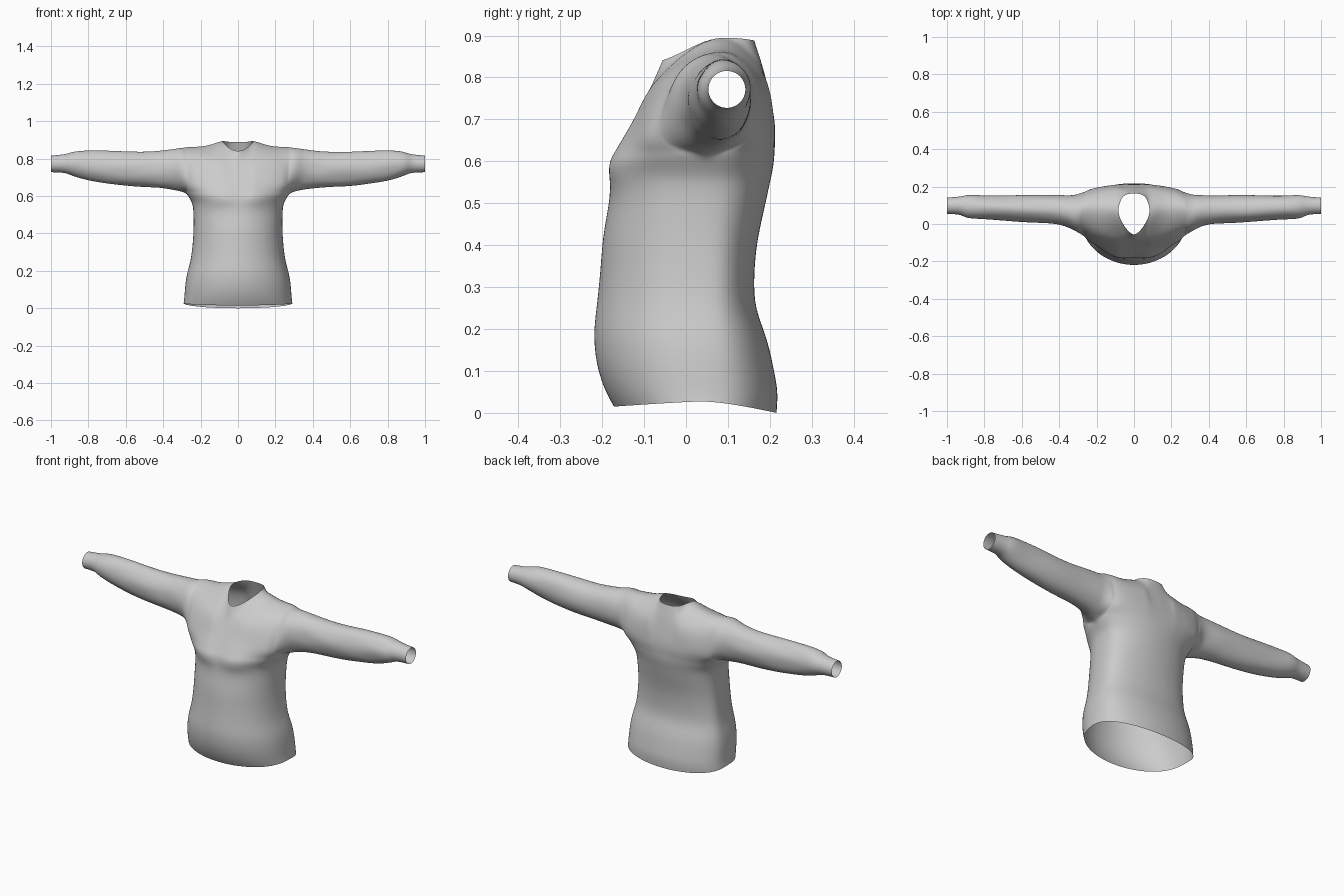
import bpy, bmesh, math
from mathutils import Vector, noise

if "Cube" in bpy.data.objects:
    bpy.data.objects.remove(bpy.data.objects["Cube"])

WOOL = bpy.data.materials.new("grey_knit")
WOOL.diffuse_color = (0.6, 0.6, 0.6, 1)
WOOL.use_nodes = True
WOOL.node_tree.nodes["Principled BSDF"].inputs["Base Color"].default_value = WOOL.diffuse_color


def lerp(table, t):
    """Smooth lookup in rows of (key, values...)."""
    if t <= table[0][0]:
        return table[0][1:]
    for a, b in zip(table, table[1:]):
        if t <= b[0]:
            s = (t - a[0]) / (b[0] - a[0])
            return tuple(p + (q - p) * s for p, q in zip(a[1:], b[1:]))
    return table[-1][1:]


def curve(points, after, steps=4):
    """Catmull-Rom through points; 'after' sets the end tangent."""
    p = [2 * points[0] - points[1]] + points + [after]
    out = []
    for i in range(1, len(points)):
        a, b, c, d = p[i - 1:i + 3]
        for s in range(steps):
            t = s / steps
            out.append(0.5 * (2 * b + (c - a) * t + (2 * a - 5 * b + 4 * c - d) * t * t
                              + (3 * b - a - 3 * c + d) * t ** 3))
    return out + [points[-1]]


# body: height, half width, front y, back y
BODY = [(0.0, 0.292, -0.172, 0.216), (0.05, 0.288, -0.192, 0.22), (0.1, 0.285, -0.21, 0.21),
        (0.15, 0.28, -0.218, 0.2), (0.2, 0.27, -0.22, 0.185), (0.26, 0.252, -0.212, 0.161),
        (0.35, 0.242, -0.203, 0.163), (0.42, 0.238, -0.199, 0.171), (0.5, 0.238, -0.183, 0.19),
        (0.54, 0.241, -0.18, 0.198), (0.57, 0.248, -0.18, 0.205), (0.6, 0.275, -0.176, 0.21)]
# chest arches: x, then (y, z) of front low, front high, back high, back low
CHEST = [(0.0, -0.13, 0.69, -0.088, 0.77, 0.19, 0.80, 0.212, 0.69),
         (0.09, -0.13, 0.69, -0.07, 0.795, 0.183, 0.815, 0.211, 0.69),
         (0.18, -0.115, 0.68, -0.05, 0.805, 0.172, 0.805, 0.2, 0.69),
         (0.24, -0.095, 0.672, -0.03, 0.805, 0.16, 0.81, 0.185, 0.68),
         (0.275, -0.06, 0.665, -0.02, 0.805, 0.15, 0.805, 0.163, 0.67)]
SHOULDER = [(0.09, 0.07, 0.898), (0.13, 0.077, 0.882), (0.18, 0.08, 0.867), (0.275, 0.08, 0.862)]
# sleeve: x, bottom z, top z, front y, back y
SLEEVE = [(0.31, 0.625, 0.857, -0.042, 0.157), (0.35, 0.636, 0.851, -0.015, 0.155),
          (0.42, 0.643, 0.843, 0.0, 0.155), (0.5, 0.648, 0.836, 0.004, 0.156),
          (0.6, 0.655, 0.836, 0.01, 0.155), (0.7, 0.665, 0.843, 0.018, 0.152),
          (0.8, 0.682, 0.844, 0.025, 0.153), (0.87, 0.702, 0.841, 0.027, 0.156),
          (0.905, 0.716, 0.83, 0.035, 0.153), (0.93, 0.725, 0.823, 0.052, 0.146),
          (1.0, 0.727, 0.816, 0.053, 0.142)]
ARM_W, NECK_W, SEG = 0.275, 0.09, 24
neck_phi = math.asin(NECK_W / ARM_W)
half = [neck_phi * i / 4 for i in range(5)] + \
       [neck_phi + (math.pi / 2 - neck_phi) * i / 8 for i in range(1, 9)]
PHI = [-p for p in half[:0:-1]] + half


def body_point(z, phi, back):
    w, yf, yb = lerp(BODY, z)
    s, c = math.sin(phi), max(math.cos(phi), 0)
    x, mid = w * s, 0.045
    y = mid + (yb - mid) * c ** 0.75 if back else mid + (yf - mid) * c ** 0.85
    zz = z
    if not back:  # bust
        y -= 0.017 * math.exp(-((abs(x) - 0.1) / 0.07) ** 2 - ((z - 0.59) / 0.045) ** 2)
    if z == 0:    # curved hem
        zz = 0.028 - (0.028 if back else 0.013) * c
    if z == 0.6:  # raised armpit
        zz += 0.012 * abs(s) ** 8
    return Vector((x, y, zz))


def chest_arch(phi):
    """Front half and back half of the arch over the shoulder at one x."""
    x = ARM_W * math.sin(phi)
    ax = abs(x)
    v = lerp(CHEST, ax)
    f1, f2, b2, b1 = [Vector((x, v[i], v[i + 1])) for i in (0, 2, 4, 6)]
    r = min(ax / NECK_W, 1)
    if r < 0.999:  # neck opening edge
        tf = Vector((x, 0.07 - 0.13 * (1 - r ** 1.5) ** 0.8, 0.84 + 0.058 * r ** 2))
        tb = Vector((x, 0.07 + 0.093 * math.sqrt(1 - r ** 3), 0.888 + 0.01 * r ** 3))
        af, ab = 2 * tf - f2, 2 * tb - b2
    else:
        tf = tb = Vector((x, *lerp(SHOULDER, ax)))
        af, ab = b2, f2
    return (curve([body_point(0.6, phi, False), f1, f2, tf], af),
            curve([body_point(0.6, phi, True), b1, b2, tb], ab))


bm = bmesh.new()


def skin(rows, closed=False):
    """Quads between successive rows of points."""
    vs = [[bm.verts.new(p) for p in row] for row in rows]
    n = len(vs[0])
    for a, b in zip(vs, vs[1:]):
        for i in range(n if closed else n - 1):
            j = (i + 1) % n
            bm.faces.new((a[i], a[j], b[j], b[i]))


# torso front and back up to the armpits, then the chest and shoulders
arches = [chest_arch(p) for p in PHI]
for side in (0, 1):
    skin([[body_point(r[0], p, side == 1) for p in PHI] for r in BODY])
    skin([a[side] for a in arches])

# sleeves, starting from the armhole loop
for sx in (-1, 1):
    front, back = arches[-1 if sx > 0 else 0]
    rings = [front + back[-2:0:-1]]
    for x, zb, zt, yf, yb in SLEEVE:
        ring = []
        for k in range(SEG):
            a = 2 * math.pi * k / SEG
            p = Vector((sx * x, (yf + yb) / 2 - math.sin(a) * (yb - yf) / 2,
                        (zb + zt) / 2 - math.cos(a) * (zt - zb) / 2))
            if 0.32 < x < 0.9:  # soft cloth folds
                n = noise.noise(Vector((p.x * 14, p.y * 18, p.z * 18)))
                p += Vector((0, -math.sin(a), -math.cos(a))) * 0.006 * n
            ring.append(p)
        rings.append(ring)
    skin(rings, closed=True)

bmesh.ops.remove_doubles(bm, verts=bm.verts, dist=0.0005)
bmesh.ops.recalc_face_normals(bm, faces=bm.faces)
for f in bm.faces:
    f.smooth = True
mesh = bpy.data.meshes.new("sweater")
bm.to_mesh(mesh)
bm.free()
mesh.materials.append(WOOL)
sweater = bpy.data.objects.new("sweater", mesh)
bpy.context.collection.objects.link(sweater)
sub = sweater.modifiers.new("smooth", 'SUBSURF')
sub.levels = sub.render_levels = 2
